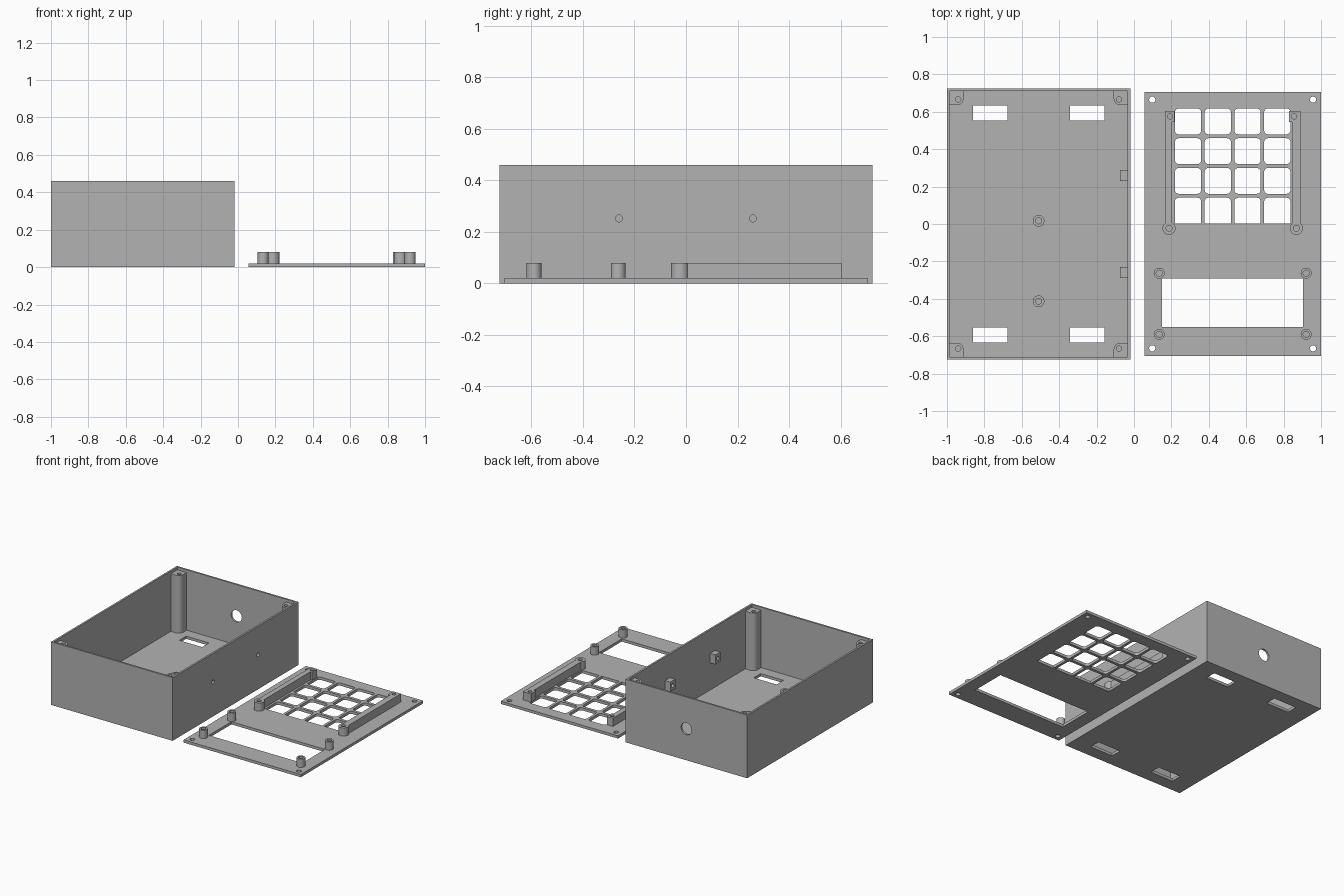
import bpy, bmesh, math
from mathutils import Matrix, Vector

if "Cube" in bpy.data.objects:
    bpy.data.objects.remove(bpy.data.objects["Cube"])

grey = bpy.data.materials.new("plain_grey")
grey.diffuse_color = (0.45, 0.45, 0.45, 1)
grey.use_nodes = True
grey.node_tree.nodes["Principled BSDF"].inputs["Base Color"].default_value = grey.diffuse_color


def rect(x0, x1, y0, y1, radii=(0, 0, 0, 0), seg=6):
    """Rectangle outline; radii run lower-left, lower-right, upper-right, upper-left."""
    pts = []
    corners = [(x0, y0, 1, 1), (x1, y0, -1, 1), (x1, y1, -1, -1), (x0, y1, 1, -1)]
    for i, (x, y, sx, sy) in enumerate(corners):
        r = radii[i]
        if not r:
            pts.append((x, y))
            continue
        for k in range(seg + 1):
            a = math.pi + math.pi / 2 * (i + k / seg)
            pts.append((x + sx * r + r * math.cos(a), y + sy * r + r * math.sin(a)))
    return pts


def circle(x, y, r, n=32):
    return [(x + r * math.cos(2 * math.pi * k / n), y + r * math.sin(2 * math.pi * k / n))
            for k in range(n)]


def prism(name, outline, z0, z1, holes=(), matrix=None):
    """Extrude an outline with holes from z0 to z1."""
    bm = bmesh.new()
    for loop in [outline, *holes]:
        vs = [bm.verts.new((x, y, z0)) for x, y in loop]
        for i, v in enumerate(vs):
            bm.edges.new((v, vs[i - 1]))
    bmesh.ops.triangle_fill(bm, use_beauty=True, use_dissolve=False, edges=bm.edges[:])
    res = bmesh.ops.extrude_face_region(bm, geom=bm.faces[:], use_keep_orig=True)
    top = [g for g in res["geom"] if isinstance(g, bmesh.types.BMVert)]
    bmesh.ops.translate(bm, verts=top, vec=Vector((0, 0, z1 - z0)))
    bmesh.ops.recalc_face_normals(bm, faces=bm.faces[:])
    if matrix:
        bm.transform(matrix)
    me = bpy.data.meshes.new(name)
    bm.to_mesh(me)
    bm.free()
    me.materials.append(grey)
    ob = bpy.data.objects.new(name, me)
    bpy.context.collection.objects.link(ob)
    return ob


def smooth(ob):
    bpy.ops.object.select_all(action="DESELECT")
    ob.select_set(True)
    bpy.context.view_layer.objects.active = ob
    bpy.ops.object.shade_smooth_by_angle(angle=math.radians(30))


def tube(name, x, y, r, hole, z0, z1):
    return prism(name, circle(x, y, r), z0, z1, [circle(x, y, hole)])


# Matrices that stand a flat profile up: (u, v, depth) to (depth, u, v) and (u, -depth, v)
along_x = Matrix(((0, 0, 1, 0), (1, 0, 0, 0), (0, 1, 0, 0), (0, 0, 0, 1)))
along_y = Matrix.Rotation(math.pi / 2, 4, "X")

# ---- open enclosure box
BX, HX, HY, H, WALL, FLOOR = -0.51, 0.49, 0.724, 0.46, 0.0135, 0.02
ix, iy = HX - WALL, HY - WALL
box = prism("enclosure_box", rect(BX - HX, BX + HX, -HY, HY), 0, H)
cutters = [prism("cavity_cutter", rect(BX - ix, BX + ix, -iy, iy), FLOOR, H + 0.1)]
for sx in (-1, 1):
    for sy in (-1, 1):
        xs = sorted((BX + sx * 0.167, BX + sx * 0.351))
        ys = sorted((sy * 0.553, sy * 0.633))
        cutters.append(prism("slot_cutter", rect(*xs, *ys), -0.1, 0.1))
cutters.append(prism("cable_hole_cutter", circle(BX, 0.23, 0.043), -0.8, -0.65, (), along_y))
for y in (-0.26, 0.26):
    cutters.append(prism("screw_hole_cutter", circle(y, 0.252, 0.0135), -0.1, 0.1, (), along_x))
bpy.context.view_layer.objects.active = box
for c in cutters:
    m = box.modifiers.new("cut", "BOOLEAN")
    m.operation, m.solver, m.object = "DIFFERENCE", "EXACT", c
    bpy.ops.object.modifier_apply(modifier=m.name)
    bpy.data.objects.remove(c)

# corner posts, set below the rim so the lid drops in
for sx in (-1, 1):
    for sy in (-1, 1):
        xs = sorted((BX + sx * ix, BX + sx * (ix - 0.075)))
        ys = sorted((sy * iy, sy * (iy - 0.075)))
        rounded = {(1, 1): 0, (-1, 1): 1, (-1, -1): 2, (1, -1): 3}[sx, sy]
        radii = [0.035 if i == rounded else 0 for i in range(4)]
        prism("corner_post", rect(*xs, *ys, radii), FLOOR, H - 0.02,
              [circle(BX + sx * 0.43, sy * 0.666, 0.014)])

# floor standoffs and side wall screw blocks
for y in (0.017, -0.413):
    tube("floor_standoff", BX, y, 0.031, 0.016, FLOOR, FLOOR + 0.055)
for y in (-0.26, 0.26):
    prism("side_screw_block", rect(y - 0.029, y + 0.029, 0.217, 0.287),
          BX + ix - 0.042, BX + ix, [circle(y, 0.252, 0.0135)], along_x)

# ---- lid plate with key windows, display opening and screw holes
LX, T, TOP = 0.5275, 0.02, 0.08
holes = [rect(LX - 0.377, LX + 0.377, -0.551, -0.291)]
for col in range(4):
    for row in range(4):
        x, y = LX + (col - 1.5) * 0.159, 0.31 + (row - 1.5) * 0.159
        low = 0 if row == 0 else 0.02
        holes.append(rect(x - 0.07, x + 0.07, y - 0.069, y + 0.069, (low, low, 0.02, 0.02)))
holes += [circle(LX + sx * 0.43, sy * 0.665, 0.0165) for sx in (-1, 1) for sy in (-1, 1)]
prism("lid_plate", rect(LX - 0.4725, LX + 0.4725, -0.705, 0.705), 0, T, holes)

# display standoffs
for sx in (-1, 1):
    for y in (-0.263, -0.59):
        tube("display_standoff", LX + sx * 0.393, y, 0.029, 0.016, T, TOP)

# keypad standoffs, rails and their end tabs
for x in (0.187, 0.868):
    tube("keypad_standoff", x, -0.023, 0.035, 0.016, T, TOP)
prism("keypad_rail", rect(0.166, 0.204, 0.005, 0.545), T, TOP)
prism("keypad_rail", rect(0.845, 0.891, 0.005, 0.545), T, TOP)
prism("rail_tab", rect(0.166, 0.216, 0.545, 0.604), T, TOP, [circle(0.193, 0.575, 0.014)])
prism("rail_tab", rect(0.828, 0.891, 0.545, 0.604), T, TOP, [circle(0.856, 0.575, 0.014)])

for ob in list(bpy.context.collection.objects):
    smooth(ob)
